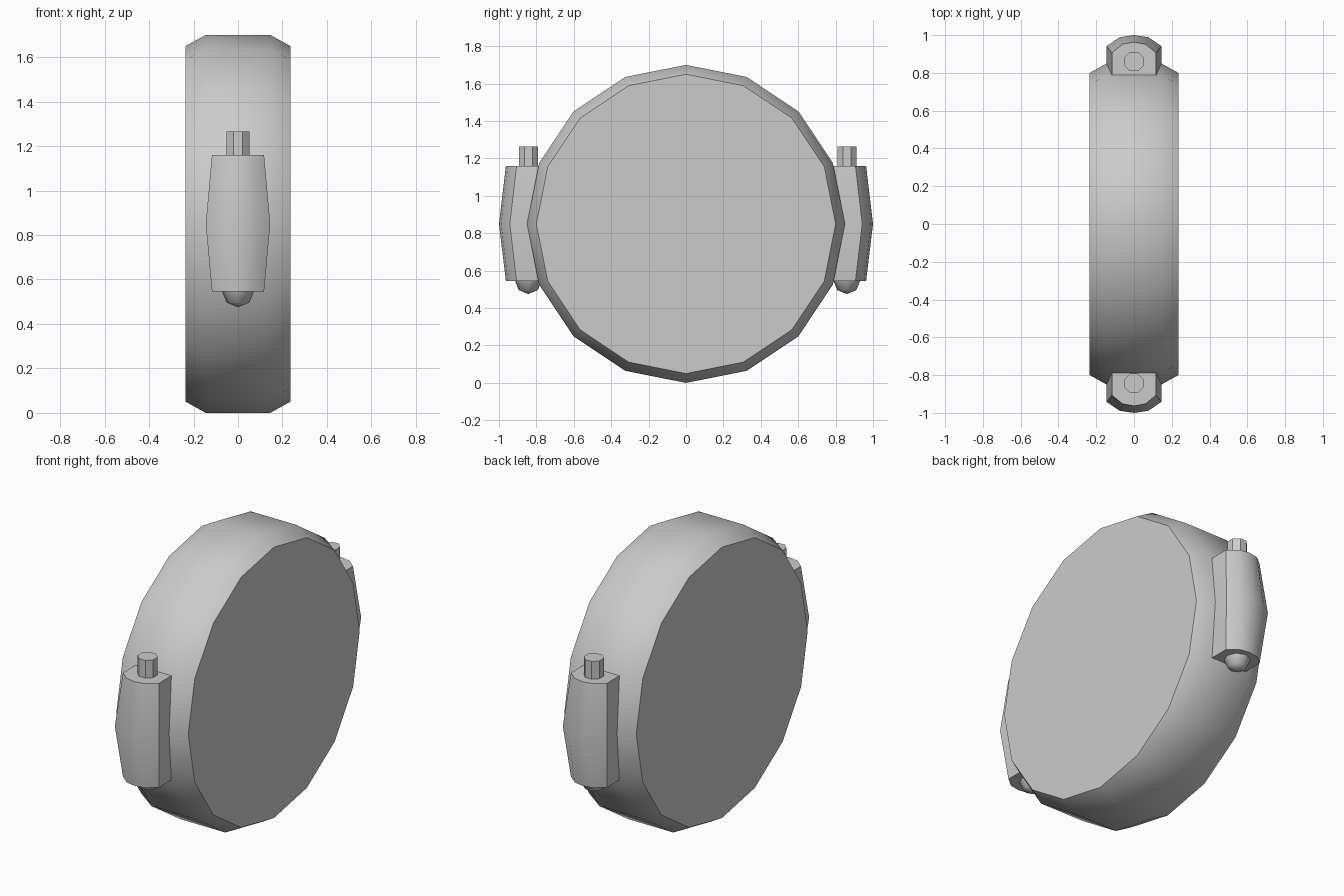
import bpy, bmesh
from math import pi, sin, cos, radians

if "Cube" in bpy.data.objects:
    bpy.data.objects.remove(bpy.data.objects["Cube"])


def finish(name, bm, angle=None):
    """Turn a bmesh into a named object, optionally smoothed below an angle."""
    bmesh.ops.recalc_face_normals(bm, faces=bm.faces[:])
    mesh = bpy.data.meshes.new(name)
    bm.to_mesh(mesh)
    bm.free()
    ob = bpy.data.objects.new(name, mesh)
    bpy.context.collection.objects.link(ob)
    if angle:
        bpy.ops.object.select_all(action='DESELECT')
        ob.select_set(True)
        bpy.context.view_layer.objects.active = ob
        bpy.ops.object.shade_smooth_by_angle(angle=radians(angle))
    return ob


def loft(name, rings, angle=None):
    """Skin a list of equal-length point rings and cap both ends."""
    bm = bmesh.new()
    loops = [[bm.verts.new(p) for p in ring] for ring in rings]
    n = len(loops[0])
    for a, b in zip(loops, loops[1:]):
        for i in range(n):
            j = (i + 1) % n
            bm.faces.new((a[i], a[j], b[j], b[i]))
    bm.faces.new(loops[0])
    bm.faces.new(loops[-1])
    return finish(name, bm, angle)


def disc_ring(x, r, n=16):
    return [(x, r * sin(2 * pi * i / n), 0.85 + r * cos(2 * pi * i / n)) for i in range(n)]


def z_ring(y, z, r, n=8):
    return [(r * cos(2 * pi * (i + .5) / n), y + r * sin(2 * pi * (i + .5) / n), z)
            for i in range(n)]


# Main drum with chamfered rims
loft("drum", [disc_ring(x, r) for x, r in
              ((-.235, .80), (-.145, .85), (.145, .85), (.235, .80))], 40)


def bracket_ring(side, z, w, back, shoulder, crown):
    half = [(w, back), (w, shoulder), (w * .52, crown - .011)]
    pts = half + [(0, crown)] + [(-x, y) for x, y in reversed(half)]
    return [(x, side * y, z) for x, y in pts]


for label, side, pin_y in (("front", -1, -.843), ("back", 1, .86)):
    # Bulging side bracket hugging the drum
    end = (.117, .787, .906, .963)
    mid = (.145, .838, .942, 1.0)
    loft(label + "_bracket", [bracket_ring(side, .545, *end),
                              bracket_ring(side, .85, *mid),
                              bracket_ring(side, 1.16, *end)], 42)
    # Octagonal pin on top
    loft(label + "_pin", [z_ring(pin_y, 1.15, .055), z_ring(pin_y, 1.265, .055)])
    # Rounded knob underneath
    bm = bmesh.new()
    bmesh.ops.create_uvsphere(bm, u_segments=8, v_segments=4, radius=.072)
    bmesh.ops.delete(bm, geom=[v for v in bm.verts if v.co.z > .01], context='VERTS')
    knob = finish(label + "_knob", bm, 60)
    knob.location = (0, pin_y, .547)
